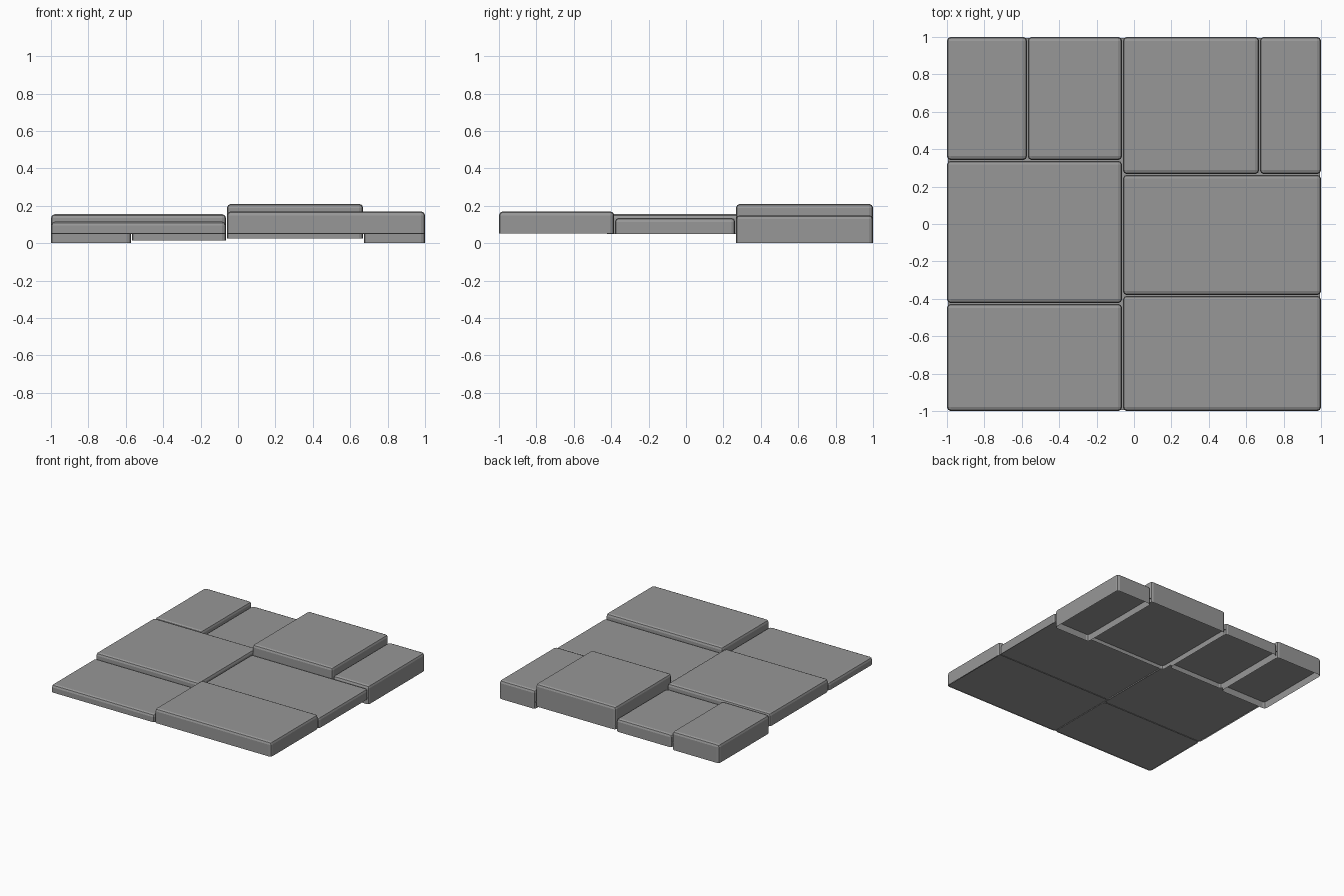
import bpy, bmesh

if "Cube" in bpy.data.objects:
    bpy.data.objects.remove(bpy.data.objects["Cube"])

# Paving tiles: name, x range, y range, z range
TILES = [
    ("back_tile_outer_left", (-1.0, -0.572), (0.342, 1.0), (0.0, 0.15)),
    ("back_tile_inner_left", (-0.568, -0.064), (0.342, 1.0), (0.015, 0.118)),
    ("back_tile_raised", (-0.059, 0.669), (0.267, 1.0), (0.025, 0.21)),
    ("back_tile_outer_right", (0.673, 1.0), (0.267, 1.0), (0.0, 0.15)),
    ("middle_tile_left", (-1.0, -0.064), (-0.423, 0.338), (0.05, 0.155)),
    ("middle_tile_right", (-0.059, 1.0), (-0.38, 0.263), (0.05, 0.135)),
    ("front_tile_left", (-1.0, -0.064), (-1.0, -0.427), (0.053, 0.115)),
    ("front_tile_right", (-0.059, 1.0), (-1.0, -0.384), (0.053, 0.17)),
]
BEVEL = 0.021

stone = bpy.data.materials.new("dark_grey_stone")
stone.diffuse_color = (0.31, 0.31, 0.31, 1.0)
stone.use_nodes = True
stone.node_tree.nodes["Principled BSDF"].inputs["Base Color"].default_value = stone.diffuse_color


def finish(name, bm):
    mesh = bpy.data.meshes.new(name)
    bm.to_mesh(mesh)
    bm.free()
    mesh.materials.append(stone)
    obj = bpy.data.objects.new(name, mesh)
    bpy.context.collection.objects.link(obj)
    return obj


def tile(name, xr, yr, zr):
    """Block with rounded top and side edges, open underneath."""
    bm = bmesh.new()
    bmesh.ops.create_cube(bm, size=1.0)
    for v in bm.verts:
        v.co = [r[1] if c > 0 else r[0] for c, r in zip(v.co, (xr, yr, zr))]
    bottom = [f for f in bm.faces if f.normal.z < -0.5]
    bmesh.ops.delete(bm, geom=bottom, context='FACES_ONLY')
    edges = [e for e in bm.edges if len(e.link_faces) == 2]
    bmesh.ops.bevel(bm, geom=edges, offset=BEVEL, segments=2, profile=0.5,
                    affect='EDGES', clamp_overlap=True)
    return finish(name, bm)


for spec in TILES:
    tile(*spec)

# Thin underside sheet the tile skirts hang below
bm = bmesh.new()
bmesh.ops.create_grid(bm, x_segments=1, y_segments=1, size=0.995)
bmesh.ops.reverse_faces(bm, faces=bm.faces[:])
base = finish("base_sheet", bm)
base.location.z = 0.055
